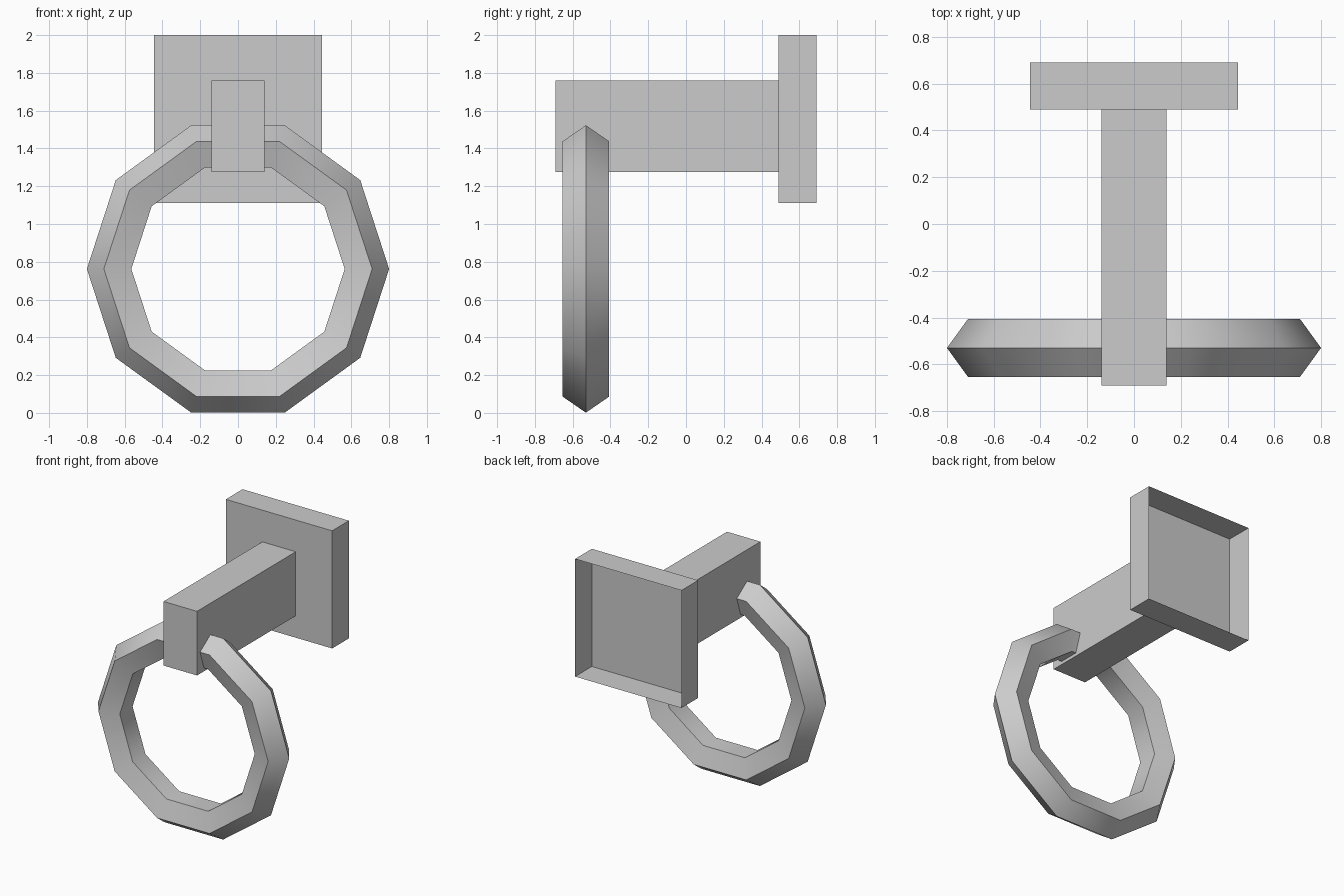
import bpy, bmesh, math

if "Cube" in bpy.data.objects:
    bpy.data.objects.remove(bpy.data.objects["Cube"])

grey = bpy.data.materials.new("light_grey")
grey.diffuse_color = (0.6, 0.6, 0.6, 1)
grey.use_nodes = True
grey.node_tree.nodes["Principled BSDF"].inputs["Base Color"].default_value = grey.diffuse_color


def finish(name, bm):
    mesh = bpy.data.meshes.new(name)
    bm.to_mesh(mesh)
    bm.free()
    mesh.materials.append(grey)
    obj = bpy.data.objects.new(name, mesh)
    bpy.context.collection.objects.link(obj)
    return obj


def open_box(name, lo, hi):
    """Box between two corners, left open at the back (+y)."""
    bm = bmesh.new()
    bmesh.ops.create_cube(bm, size=1)
    for v in bm.verts:
        v.co = [(a + b) / 2 + c * (b - a) for a, b, c in zip(lo, hi, v.co)]
    bm.normal_update()
    back = [f for f in bm.faces if f.normal.y > 0.9]
    bmesh.ops.delete(bm, geom=back, context='FACES')
    return finish(name, bm)


# Wall plate: a shallow tray, hollow on the wall side
open_box("wall_plate", (-0.445, 0.49, 1.11), (0.445, 0.69, 2.0))

# Square arm reaching forward from the plate
open_box("arm", (-0.14, -0.69, 1.275), (0.14, 0.49, 1.76))

# Ten-sided ring with a pentagonal section, hanging through the arm
SIDES, SECTION = 10, 5
MAJOR, MINOR = 0.67, 0.13
CENTRE_Y, CENTRE_Z = -0.53, 0.762
bm = bmesh.new()
loops = []
for i in range(SIDES):
    a = math.tau * i / SIDES
    loop = []
    for j in range(SECTION):
        b = math.tau * j / SECTION
        r = MAJOR + MINOR * math.cos(b)
        loop.append(bm.verts.new((r * math.cos(a),
                                  CENTRE_Y + MINOR * math.sin(b),
                                  CENTRE_Z + r * math.sin(a))))
    loops.append(loop)
for i in range(SIDES):
    p, q = loops[i], loops[(i + 1) % SIDES]
    for j in range(SECTION):
        k = (j + 1) % SECTION
        bm.faces.new((p[j], p[k], q[k], q[j]))
bmesh.ops.recalc_face_normals(bm, faces=bm.faces[:])
ring = finish("ring", bm)

# Smooth around the ring, sharp between the section's sides
bpy.context.view_layer.objects.active = ring
ring.select_set(True)
bpy.ops.object.shade_smooth_by_angle(angle=math.radians(45))
